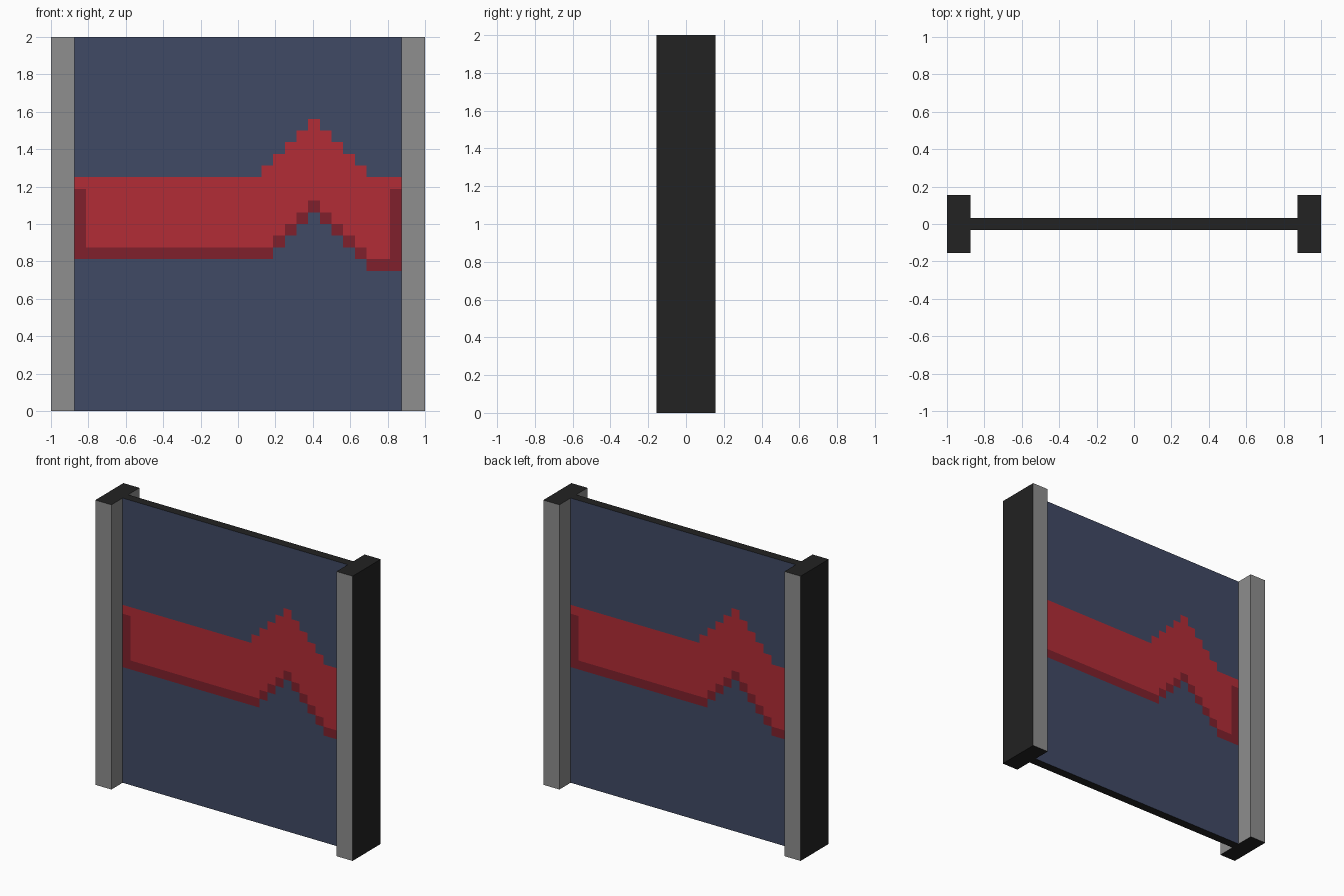
import bpy, bmesh

if "Cube" in bpy.data.objects:
    bpy.data.objects.remove(bpy.data.objects["Cube"])

P = 1 / 16  # one pattern cell


def srgb(h):
    c = [int(h[i:i + 2], 16) / 255 for i in (0, 2, 4)]
    return [v / 12.92 if v <= 0.04045 else ((v + 0.055) / 1.055) ** 2.4 for v in c] + [1]


def material(name, h):
    m = bpy.data.materials.new(name)
    m.diffuse_color = srgb(h)
    m.use_nodes = True
    m.node_tree.nodes["Principled BSDF"].inputs["Base Color"].default_value = m.diffuse_color
    return m


navy = material("navy", "404A65")
red = material("red", "B22C36")
dark_red = material("dark red", "80202C")
grey = material("grey", "8E8E8E")
black = material("black", "222222")


def finish(bm, name, mats):
    me = bpy.data.meshes.new(name)
    bm.to_mesh(me)
    bm.free()
    for m in mats:
        me.materials.append(m)
    ob = bpy.data.objects.new(name, me)
    bpy.context.collection.objects.link(ob)
    return ob


def cell_colour(i, j):
    """Material index of cell (column, row): a red band rising to a stepped peak."""
    d = abs(i - 6)                      # columns away from the peak
    top = 20 + max(0, 5 - d)
    low = 17 - d if d <= 4 else (13 if i < 6 else 12)
    if not low <= j < top:
        return 0
    edge = i in (-14, 13) and j < 19
    return 2 if j == low or edge else 1


# Panel: patterned on both sides, the back being the front turned half round
bm = bmesh.new()
T = P / 2
for s in (1, -1):
    for i in range(-14, 14):
        for j in range(32):
            corners = ((i, j), (i + 1, j), (i + 1, j + 1), (i, j + 1))
            f = bm.faces.new([bm.verts.new((s * x * P, -s * T, z * P)) for x, z in corners])
            f.material_index = cell_colour(i, j)
bmesh.ops.remove_doubles(bm, verts=bm.verts, dist=1e-4)
bmesh.ops.dissolve_limit(bm, angle_limit=0.01, verts=bm.verts, edges=bm.edges, delimit={'MATERIAL'})
# Panel top and bottom edges
W = 14 * P
for z, s in ((2, 1), (0, -1)):
    f = bm.faces.new([bm.verts.new((s * x, y, z)) for x, y in ((-W, -T), (W, -T), (W, T), (-W, T))])
    f.material_index = 3
finish(bm, "panel", [navy, red, dark_red, black])

# Side posts: grey, with black outer sides and ends
for side, name in ((-1, "left_post"), (1, "right_post")):
    bm = bmesh.new()
    bmesh.ops.create_cube(bm, size=1)
    for v in bm.verts:
        v.co = (v.co.x * 2 * P + side * 15 * P, v.co.y * 5 * P, v.co.z * 2 + 1)
    bm.normal_update()
    for f in bm.faces:
        f.material_index = int(abs(f.normal.z) > 0.5 or f.normal.x * side > 0.5)
    finish(bm, name, [grey, black])
